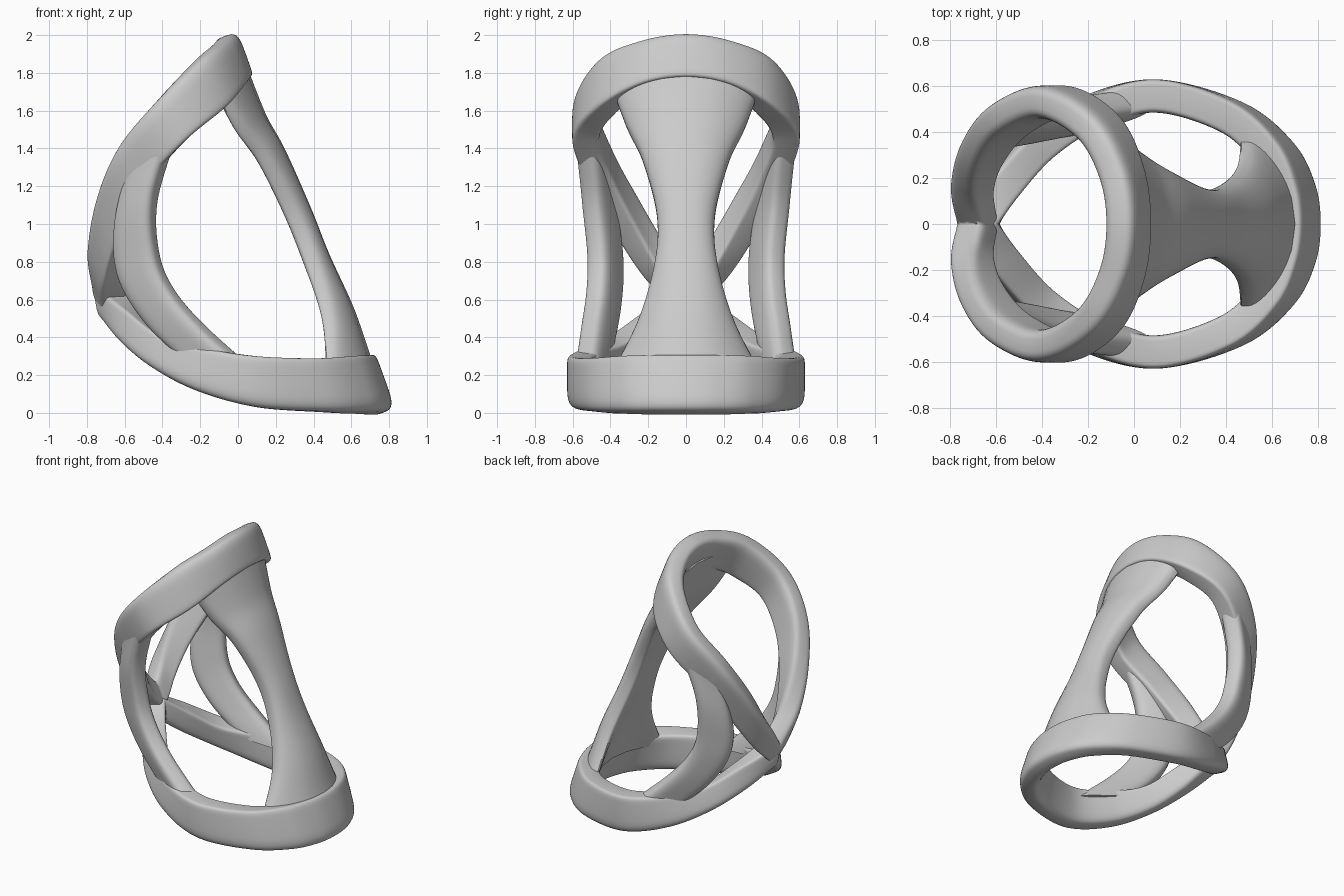
import bpy, bmesh, math
from mathutils import Vector

cube = bpy.data.objects.get("Cube")
if cube:
    bpy.data.objects.remove(cube, do_unlink=True)

grey = bpy.data.materials.new("light grey")
grey.use_nodes = True
colour = (0.6, 0.6, 0.6, 1)
grey.diffuse_color = colour
grey.node_tree.nodes["Principled BSDF"].inputs["Base Color"].default_value = colour


def spow(value, power):
    return math.copysign(abs(value) ** power, value)


def spline(stations, steps):
    """Smooth curve through stations of any dimension."""
    pts = [Vector(s) for s in stations]
    pts = [pts[0] * 2 - pts[1]] + pts + [pts[-1] * 2 - pts[-2]]
    out = []
    for a, b, c, d in zip(pts, pts[1:], pts[2:], pts[3:]):
        for i in range(steps):
            t = i / steps
            out.append((b * 2 + (c - a) * t + (a * 2 - b * 5 + c * 4 - d) * t ** 2
                        + (b * 3 - a - c * 3 + d) * t ** 3) / 2)
    return out + [pts[-2]]


def sweep(name, stations, thick, round_a, round_b, mirror=None, sides=40, steps=12):
    """Band between two edge rails; a station is edge A, edge B and a bow."""
    rows = spline(stations, steps)
    edge_a = [Vector(r[:3]) for r in rows]
    edge_b = [Vector(r[3:6]) for r in rows]
    mids = [(a + b) / 2 for a, b in zip(edge_a, edge_b)]
    bm = bmesh.new()
    rings = []
    last = len(rows) - 1
    for i, row in enumerate(rows):
        half = (edge_a[i] - edge_b[i]) / 2
        tangent = mids[min(i + 1, last)] - mids[max(i - 1, 0)]
        normal = tangent.cross(half).normalized()
        ring = []
        for k in range(sides):
            ang = math.tau * k / sides
            power = round_a if math.cos(ang) > 0 else round_b
            u, v = spow(math.cos(ang), power), spow(math.sin(ang), power)
            offset = v * thick / 2 + row[6] * (1 - u * u)
            ring.append(bm.verts.new(mids[i] + half * u + normal * offset))
        rings.append(ring)
    for r, s in zip(rings, rings[1:]):
        for k in range(sides):
            n = (k + 1) % sides
            bm.faces.new((r[k], r[n], s[n], s[k]))
    bm.faces.new(rings[0])
    bm.faces.new(rings[-1])
    if mirror == "joined":
        # Trim at the centre plane so the two halves meet in a mitre
        bmesh.ops.bisect_plane(bm, geom=bm.verts[:] + bm.edges[:] + bm.faces[:],
                               plane_co=(0, 0, 0), plane_no=(0, 1, 0), clear_inner=True)
    bmesh.ops.recalc_face_normals(bm, faces=bm.faces[:])
    mesh = bpy.data.meshes.new(name)
    bm.to_mesh(mesh)
    bm.free()
    obj = bpy.data.objects.new(name, mesh)
    bpy.context.collection.objects.link(obj)
    mesh.materials.append(grey)
    if mirror:
        mod = obj.modifiers.new("mirror", 'MIRROR')
        mod.use_axis = (False, True, False)
        mod.use_clip = True
    bpy.ops.object.select_all(action='DESELECT')
    obj.select_set(True)
    bpy.context.view_layer.objects.active = obj
    bpy.ops.object.shade_smooth_by_angle(angle=math.radians(40))
    return obj


def loop(name, half_path):
    """Teardrop band, round at one end and pointed at the other."""
    st = [(ax, y, az, bx, y, bz, 0) for ax, az, bx, bz, y in half_path]
    ax, y, az, bx, _, bz, _ = st[1]
    before = (ax, -y, az, bx, -y, bz, 0)
    beyond = tuple(2 * p - q for p, q in zip(st[-1], st[-2]))
    return sweep(name, [before] + st + [beyond], 0.145, 0.55, 0.25, "joined")


# Upper loop: rounded top edge x, z, lower edge x, z, then y
loop("upper_loop", [
    (-.07, 1.995, .015, 1.76, 0), (-.105, 1.96, -.01, 1.72, .22),
    (-.22, 1.865, -.1, 1.6, .42), (-.43, 1.65, -.28, 1.44, .53),
    (-.625, 1.41, -.47, 1.22, .455), (-.725, 1.16, -.6, .95, .315),
    (-.755, .92, -.66, .7, .16), (-.725, .72, -.65, .54, 0)])

# Lower loop: rounded bottom edge x, z, upper edge x, z, then y
loop("lower_loop", [
    (.765, 0, .66, .29, 0), (.745, 0, .64, .29, .15),
    (.66, 0, .57, .29, .31), (.46, .005, .4, .285, .465),
    (.1, .03, .1, .3, .557), (-.21, .115, -.16, .34, .49),
    (-.44, .235, -.38, .4, .35), (-.58, .36, -.55, .54, .17),
    (-.66, .48, -.68, .66, 0)])

# Hourglass panel: edge x, half width, z, bow
panel = [(-.14, .42, 1.8, .12), (0, .32, 1.53, .09), (.14, .23, 1.34, .055),
         (.29, .155, 1.05, .035), (.39, .165, .8, .035), (.475, .25, .5, .085),
         (.49, .4, .2, .18)]
sweep("hourglass_panel", [(x, -w, z, x, w, z, -b) for x, w, z, b in panel],
      0.135, 0.6, 0.6)

# Side struts: front edge and rear edge
sweep("side_struts", [
    (-.34, .545, 1.46, -.6, .43, 1.22, 0), (-.44, .515, 1.13, -.64, .39, 1.0, 0),
    (-.43, .485, .85, -.645, .37, .82, 0), (-.35, .49, .65, -.6, .37, .66, 0),
    (-.18, .52, .45, -.48, .39, .48, 0), (.08, .55, .22, -.3, .43, .3, 0)],
    0.135, 0.6, 0.6, "separate")
